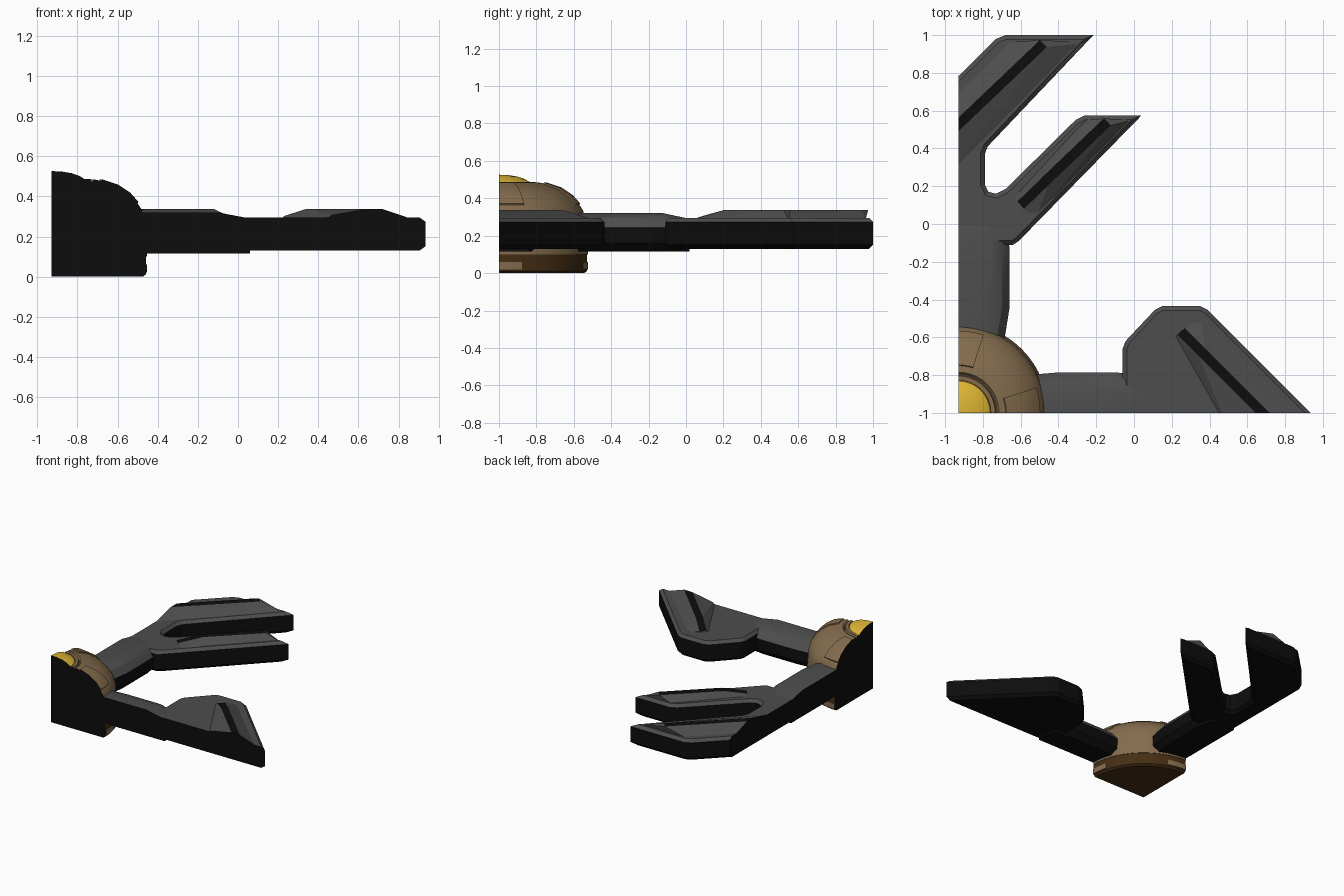
import bpy, bmesh, math
from mathutils import Vector

if "Cube" in bpy.data.objects:
    bpy.data.objects.remove(bpy.data.objects["Cube"])

CX, CY = -0.93, -1.0   # hub axis, where the two cut planes meet


def material(name, rgb):
    m = bpy.data.materials.new(name)
    m.use_nodes = True
    m.diffuse_color = (*rgb, 1)
    bsdf = next(n for n in m.node_tree.nodes if n.type == 'BSDF_PRINCIPLED')
    bsdf.inputs["Base Color"].default_value = (*rgb, 1)
    return m


TAN = material("tan bronze", (0.23, 0.15, 0.075))
GOLD = material("gold", (0.72, 0.46, 0.035))
GREY = material("dark grey", (0.075, 0.075, 0.075))
BLACK = material("black", (0.004, 0.004, 0.004))
BROWN = material("dark brown", (0.06, 0.027, 0.007))


def on_cut(f):
    c = f.calc_center_median()
    return (abs(c.x - CX) < 0.001 and abs(f.normal.x) > 0.99) or \
           (abs(c.y - CY) < 0.001 and abs(f.normal.y) > 0.99)


def finish(name, bm, main, is_black=lambda f: False, trim=True, smooth=False):
    """Trim at the cut planes, colour the faces and make the object."""
    if trim:
        for normal in (Vector((-1, 0, 0)), Vector((0, -1, 0))):
            bmesh.ops.bisect_plane(bm, geom=bm.verts[:] + bm.edges[:] + bm.faces[:],
                                   plane_co=(CX, CY, 0), plane_no=normal, clear_outer=True)
            rim = [e for e in bm.edges if e.is_boundary]
            if rim:
                bmesh.ops.holes_fill(bm, edges=rim)
    bmesh.ops.recalc_face_normals(bm, faces=bm.faces[:])
    bm.normal_update()
    for f in bm.faces:
        f.material_index = int(on_cut(f) or is_black(f))
    mesh = bpy.data.meshes.new(name)
    bm.to_mesh(mesh)
    bm.free()
    mesh.materials.append(main)
    mesh.materials.append(BLACK)
    ob = bpy.data.objects.new(name, mesh)
    bpy.context.collection.objects.link(ob)
    if smooth:
        bpy.ops.object.select_all(action='DESELECT')
        ob.select_set(True)
        bpy.context.view_layer.objects.active = ob
        bpy.ops.object.shade_smooth_by_angle(angle=math.radians(28))
    return ob


def revolve(name, profile, main, a0=0, a1=90):
    """Turn a closed (radius, height) profile around the hub axis."""
    bm = bmesh.new()
    steps = max(4, round((a1 - a0) / 3))
    rings = []
    for i in range(steps + 1):
        a = math.radians(a0 + (a1 - a0) * i / steps)
        rings.append([bm.verts.new((CX + r * math.cos(a), CY + r * math.sin(a), z))
                      for r, z in profile])
    n = len(profile)
    for p, q in zip(rings, rings[1:]):
        for j in range(n):
            k = (j + 1) % n
            bm.faces.new((p[j], p[k], q[k], q[j]))
    bm.faces.new(rings[0])
    bm.faces.new(rings[-1])
    bmesh.ops.remove_doubles(bm, verts=bm.verts[:], dist=1e-5)
    return finish(name, bm, main, trim=False, smooth=True)


def side_or_bottom(f):
    return f.normal.z < 0.3


def slab(name, outline, z0=0.13, z1=0.295, chamfer=0.022):
    """Flat plate with chamfered rims, grey on top and black elsewhere."""
    bm = bmesh.new()
    base = bm.faces.new([bm.verts.new((x, y, z0)) for x, y in outline])
    ext = bmesh.ops.extrude_face_region(bm, geom=[base], use_keep_orig=True)
    top = [v for v in ext["geom"] if isinstance(v, bmesh.types.BMVert)]
    bmesh.ops.translate(bm, verts=top, vec=(0, 0, z1 - z0))
    bmesh.ops.recalc_face_normals(bm, faces=bm.faces[:])
    rims = [e for e in bm.edges if abs(e.verts[0].co.z - e.verts[1].co.z) < 1e-5]
    bmesh.ops.bevel(bm, geom=rims, offset=chamfer, segments=1, affect='EDGES')
    return finish(name, bm, GREY, side_or_bottom)


def hull(points):
    bm = bmesh.new()
    for p in points:
        bm.verts.new(p)
    res = bmesh.ops.convex_hull(bm, input=bm.verts[:])
    loose = {v for v in res["geom_interior"] + res["geom_unused"]
             if isinstance(v, bmesh.types.BMVert) and not v.link_faces}
    bmesh.ops.delete(bm, geom=list(loose), context='VERTS')
    bmesh.ops.dissolve_limit(bm, angle_limit=0.01, verts=bm.verts[:], edges=bm.edges[:])
    return bm


def ridge(name, base, start, crest, end, low=0.285, high=0.338, half=0.026):
    """Sloped ridge whose crest carries a black strip, ramped up from its start."""
    along = (Vector(end) - Vector(start)).normalized()
    side = Vector((-along.y, along.x))
    pts = [(x, y, low) for x, y in base]
    for spot, z in ((start, 0.303), (crest, high), (end, high)):
        for s in (-half, half):
            p = Vector(spot) + side * s
            pts.append((p.x, p.y, z))

    def strip(f):
        return f.normal.z > 0.5 and all(
            abs((v.co.xy - Vector(start)).dot(side)) < half + 0.004 for v in f.verts)
    return finish(name, hull(pts), GREY, strip)


def arm(name, half, stations, direction):
    """Chamfered beam; each station is (distance, width loss, top drop)."""
    pts = []
    for d, loss, drop in stations:
        w = half - loss
        for u, z in ((w - 0.04, 0.115), (w, 0.16), (w, 0.245), (w - 0.04, 0.298), (w - 0.1, 0.32)):
            for s in (-1, 1):
                zz = z - drop if z > 0.29 else z
                pts.append((CX + d, CY + s * u, zz) if direction == 'x' else (CX + s * u, CY + d, zz))
    return finish(name, hull(pts), GREY, side_or_bottom, smooth=True)


# Hub: base, dome and raised cap
revolve("hub_base", [(0, 0), (0.455, 0), (0.472, 0.012), (0.472, 0.1), (0, 0.1)], BROWN)
shell = [(0.462, 0.29), (0.45, 0.335), (0.43, 0.365), (0.39, 0.41), (0.33, 0.45), (0.25, 0.477)]
revolve("hub_dome", [(0, 0.1), (0.476, 0.1), (0.476, 0.125), (0.468, 0.2)] + shell +
        [(0.215, 0.484), (0.205, 0.472), (0, 0.472)], TAN)
revolve("cap_ring", [(0.172, 0.472), (0.2, 0.472), (0.195, 0.487), (0.172, 0.487)], TAN)
revolve("gold_cap", [(0, 0.472), (0.172, 0.472), (0.168, 0.485), (0.14, 0.502),
                     (0.1, 0.516), (0.05, 0.524), (0, 0.526)], GOLD)

# Raised dome panels and base plates beside both arms
panel = shell[2:]
raised = [(r + 0.004, z + 0.008) for r, z in panel]
for side_name, a0, a1 in (("side", 0, 18), ("rear", 72, 90)):
    revolve(side_name + "_dome_panel", panel + raised[::-1], TAN, a0, a1)
    revolve(side_name + "_base_plate", [(0.465, 0.02), (0.477, 0.02), (0.477, 0.06), (0.465, 0.06)],
            TAN, a0 * 0.97 + (2 if a0 else 0), a1 if a0 else 15)

# Arms
arm("side_arm", 0.215, [(0.3, 0.02, 0), (0.44, 0.02, 0), (0.54, 0, 0), (0.83, 0, 0), (0.99, 0.02, 0.03)], 'x')
arm("rear_arm", 0.27, [(0.3, 0.04, 0), (0.43, 0.025, 0), (0.55, 0, 0), (0.88, 0, 0), (1.02, 0.03, 0.03)], 'y')

# Side blade
slab("side_blade", [(-0.06, -1.2), (-0.06, -0.66), (-0.045, -0.62), (0.11, -0.455), (0.15, -0.435),
                    (0.35, -0.435), (0.39, -0.455), (1.135, -1.2)])
ridge("side_blade_ridge", [(0.21, -0.6), (0.55, -1.2), (1.075, -1.2), (0.35, -0.49)],
      (0.25, -0.57), (0.36, -0.68), (0.88, -1.2))

# Forked rear blade
slab("rear_fork", [(-1.1, -0.11), (-0.64, -0.11), (-0.61, -0.09), (0.04, 0.575), (-0.26, 0.575),
                   (-0.31, 0.55), (-0.68, 0.185), (-0.73, 0.16), (-0.77, 0.17), (-0.79, 0.21),
                   (-0.79, 0.37), (-0.775, 0.41), (-0.215, 1.0), (-0.68, 1.0), (-0.73, 0.98),
                   (-1.1, 0.615)])
ridge("inner_prong_ridge", [(-0.64, 0.15), (-0.27, 0.55), (-0.01, 0.55), (-0.52, 0.03)],
      (-0.6, 0.1), (-0.47, 0.225), (-0.14, 0.54))
ridge("outer_prong_ridge", [(-1.15, 0.5), (-0.69, 0.96), (-0.26, 0.96), (-0.82, 0.39), (-1.1, 0.11)],
      (-1.22, 0.25), (-1.1, 0.365), (-0.48, 0.955))
